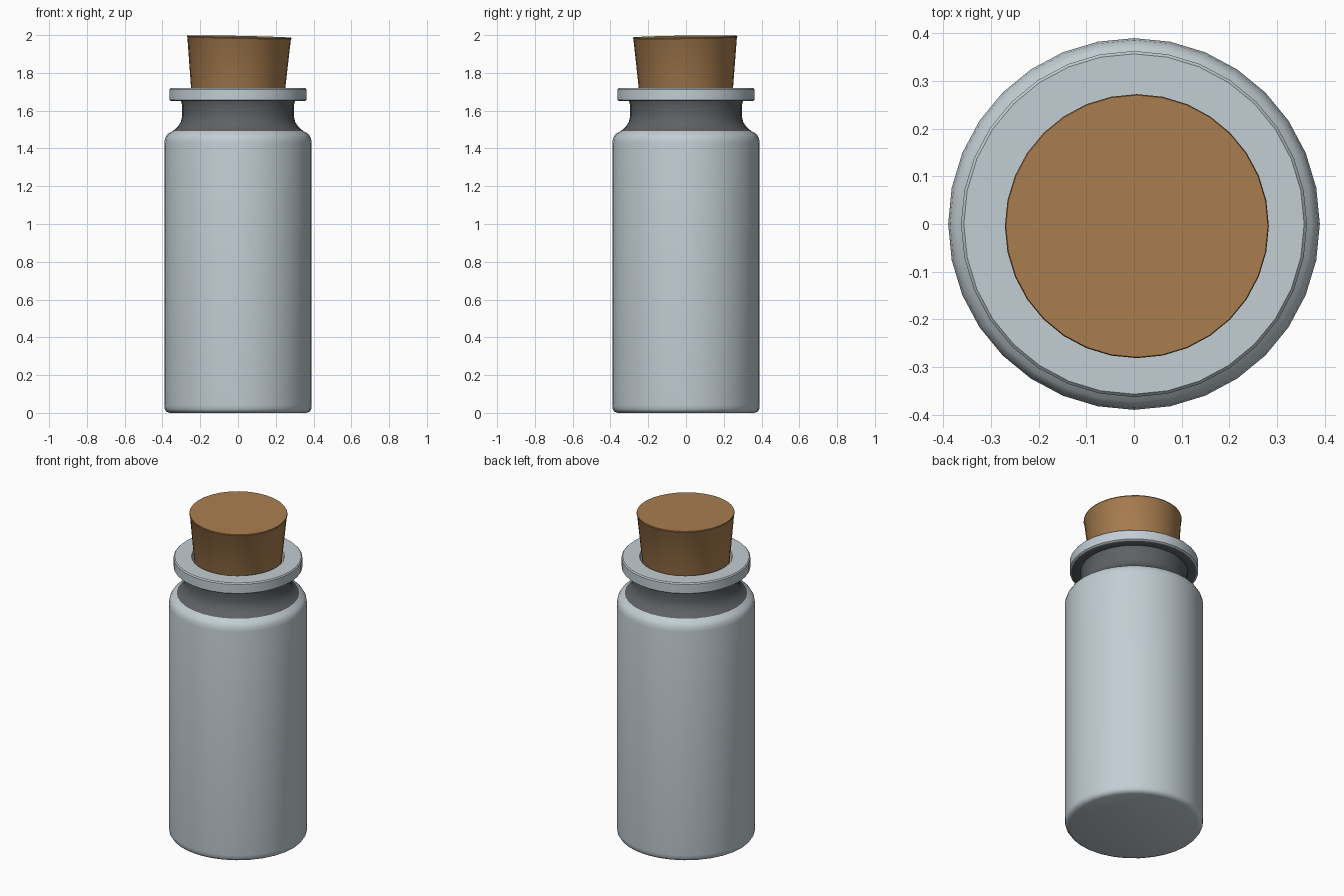
import bpy, bmesh, math
from mathutils import Matrix

if "Cube" in bpy.data.objects:
    bpy.data.objects.remove(bpy.data.objects["Cube"])

SIDES = 32


def material(name, rgb):
    m = bpy.data.materials.new(name)
    m.diffuse_color = (*rgb, 1.0)
    m.use_nodes = True
    m.node_tree.nodes["Principled BSDF"].inputs["Base Color"].default_value = m.diffuse_color
    return m


glass = material("pale grey glass", (0.54, 0.61, 0.65))
dark = material("dark grey neck", (0.11, 0.122, 0.13))
cork_mat = material("cork brown", (0.40, 0.21, 0.08))


def lathe(name, profile, mats, rule=None):
    """Revolve an (r, z) profile that starts and ends on the axis."""
    bm = bmesh.new()
    rings = []
    for r, z in profile:
        if r == 0:
            rings.append([bm.verts.new((0, 0, z))])
        else:
            rings.append([bm.verts.new((r * math.cos(2 * math.pi * i / SIDES),
                                        r * math.sin(2 * math.pi * i / SIDES), z))
                          for i in range(SIDES)])
    for k, (a, b) in enumerate(zip(rings, rings[1:])):
        for i in range(SIDES):
            j = (i + 1) % SIDES
            if len(a) == 1:
                f = bm.faces.new((a[0], b[j], b[i]))
            elif len(b) == 1:
                f = bm.faces.new((a[i], a[j], b[0]))
            else:
                f = bm.faces.new((a[i], a[j], b[j], b[i]))
            f.material_index = rule(k) if rule else 0
    bmesh.ops.recalc_face_normals(bm, faces=bm.faces[:])
    me = bpy.data.meshes.new(name)
    bm.to_mesh(me)
    bm.free()
    for m in mats:
        me.materials.append(m)
    ob = bpy.data.objects.new(name, me)
    bpy.context.collection.objects.link(ob)
    bpy.ops.object.select_all(action='DESELECT')
    bpy.context.view_layer.objects.active = ob
    ob.select_set(True)
    bpy.ops.object.shade_smooth_by_angle(angle=math.radians(40))
    return ob


# Bottle: outer wall, dark neck, flanged lip, then the hollow inside
body = [(0, 0), (0.362, 0), (0.38, 0.007), (0.388, 0.02), (0.39, 0.04),
        (0.39, 1.43), (0.386, 1.455), (0.373, 1.477), (0.345, 1.492)]
neck = [(0.318, 1.517), (0.303, 1.54), (0.296, 1.57), (0.296, 1.63), (0.302, 1.65), (0.354, 1.65)]
lip = [(0.363, 1.657), (0.363, 1.713), (0.357, 1.72), (0.262, 1.72)]
inside = [(0.258, 1.71), (0.258, 1.53), (0.35, 1.44), (0.35, 0.05), (0, 0.05)]
first, last = len(body) - 1, len(body) + len(neck) - 2
lathe("bottle", body + neck + lip + inside, [glass, dark],
      lambda k: 1 if first <= k <= last else 0)

# Tapered cork stopper, leaning slightly
cork = lathe("cork_stopper",
             [(0, 1.50), (0.229, 1.50), (0.274, 1.983), (0.277, 1.987),
              (0.275, 1.992), (0, 1.992)], [cork_mat])
pivot = Matrix.Translation((0, 0, 1.70))
tilt = Matrix.Rotation(math.radians(1.2), 4, 'Y') @ Matrix.Rotation(math.radians(0.9), 4, 'X')
cork.data.transform(pivot @ tilt @ pivot.inverted())
